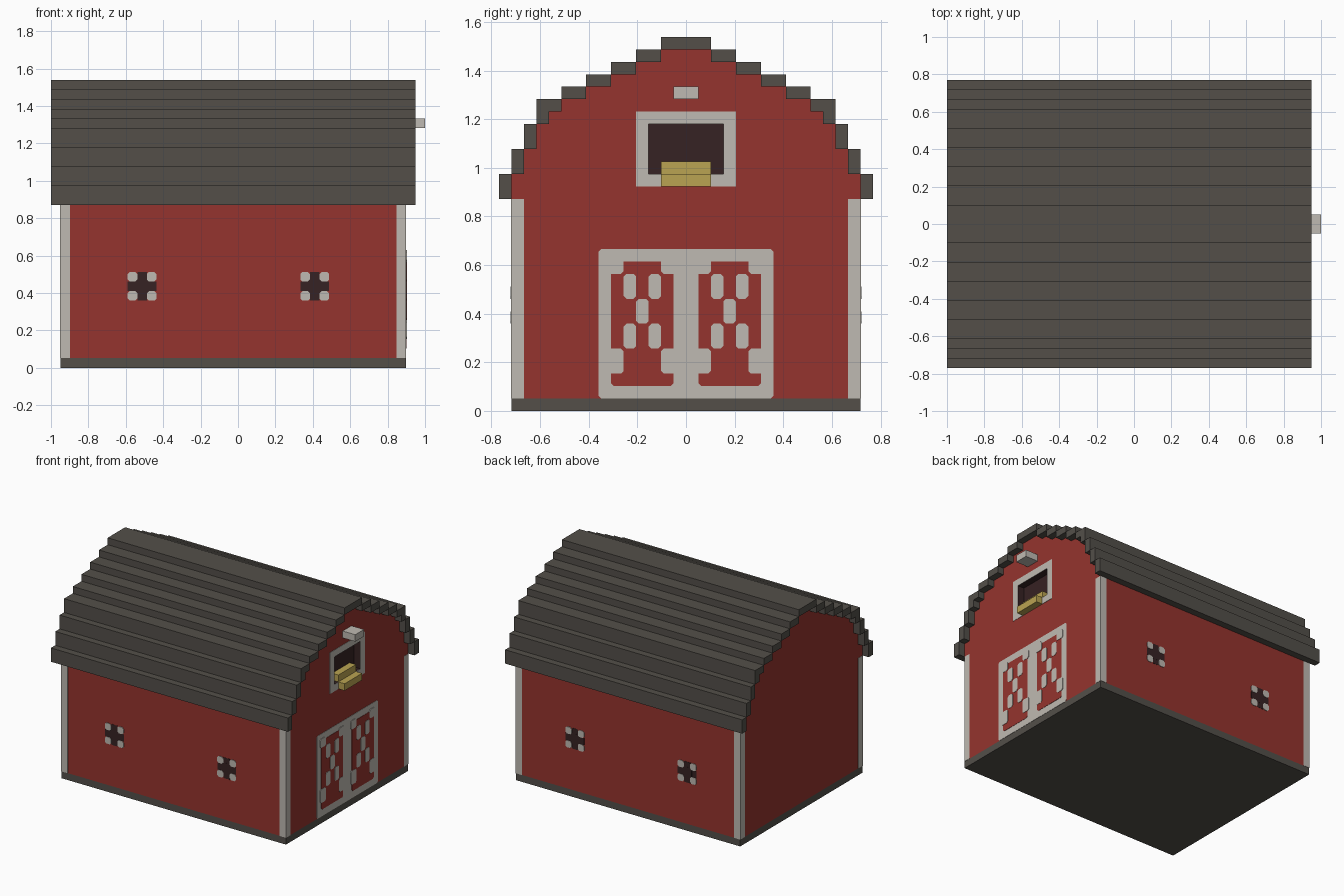
import bpy, bmesh

cube = bpy.data.objects.get("Cube")
if cube:
    bpy.data.objects.remove(cube, do_unlink=True)

U = 2 / 39          # size of one block; all sizes below are in blocks
T = 0.04            # thickness of painted plates
CUT = 0.22          # clipped corner of painted plates


def material(name, rgb):
    lin = [((c / 255 + 0.055) / 1.055) ** 2.4 for c in rgb] + [1]
    m = bpy.data.materials.new(name)
    m.use_nodes = True
    m.diffuse_color = lin
    m.node_tree.nodes["Principled BSDF"].inputs["Base Color"].default_value = lin
    return m


RED = material("barn red", (149, 52, 46))
WHITE = material("trim white", (191, 186, 178))
GREY = material("slate grey", (83, 79, 73))
DARK = material("dark interior", (54, 34, 35))
GOLD = material("hay gold", (186, 163, 82))


def prism(bm, pts, axis, a, b):
    """Extrude a flat outline of (horizontal, z) points along x or y."""
    def ring(t):
        return [bm.verts.new([c * U for c in ((t, u, z) if axis == "x" else (u, t, z))])
                for u, z in pts]
    r0, r1 = ring(a), ring(b)
    bm.faces.new(r0)
    bm.faces.new(r1[::-1])
    n = len(pts)
    for i in range(n):
        j = (i + 1) % n
        bm.faces.new((r0[i], r1[i], r1[j], r0[j]))


def rect(u0, u1, z0, z1, c=0.0):
    if not c:
        return [(u0, z0), (u1, z0), (u1, z1), (u0, z1)]
    return [(u0 + c, z0), (u1 - c, z0), (u1, z0 + c), (u1, z1 - c),
            (u1 - c, z1), (u0 + c, z1), (u0, z1 - c), (u0, z0 + c)]


def build(name, mat, prisms):
    bm = bmesh.new()
    for p in prisms:
        prism(bm, *p)
    bmesh.ops.recalc_face_normals(bm, faces=bm.faces)
    me = bpy.data.meshes.new(name)
    bm.to_mesh(me)
    bm.free()
    me.materials.append(mat)
    ob = bpy.data.objects.new(name, me)
    bpy.context.collection.objects.link(ob)
    return ob


X0, X1 = -18.5, 17.5     # back and door gable planes
Y = 14                   # half width of the walls

# Foundation slab
build("foundation", GREY, [(rect(-Y, Y, 0, 1), "x", X0, X1)])

# Walls: stepped gable outline
steps = [(14, 19), (13, 21), (12, 23), (11, 24), (10, 25), (8, 26), (6, 27), (4, 28), (2, 29)]
half = [(14, 1)]
for i, (y, z) in enumerate(steps):
    half.append((y, z))
    if i + 1 < len(steps):
        half.append((steps[i + 1][0], z))
outline = half + [(-y, z) for y, z in reversed(half)]
walls = build("walls", RED, [(outline, "x", X0, X1)])

# Hayloft opening sunk into the door gable
cutter = build("loft_cutter", DARK, [(rect(-3, 3, 19, 23), "x", X1 - 1, X1 + 1)])
cutter.hide_render = True
mod = walls.modifiers.new("loft opening", "BOOLEAN")
mod.operation = "DIFFERENCE"
mod.solver = "EXACT"
mod.object = cutter
bpy.context.view_layer.objects.active = walls
bpy.ops.object.modifier_apply(modifier=mod.name)
bpy.data.objects.remove(cutter, do_unlink=True)
if DARK.name not in walls.data.materials:
    walls.data.materials.append(DARK)
dark_slot = walls.data.materials.find(DARK.name)
for f in walls.data.polygons:
    x, y, z = (c / U for c in f.center)
    inside = X1 - 1.1 < x < X1 - 0.1 and abs(y) < 3.1 and 18.9 < z < 23.1
    f.material_index = dark_slot if inside else 0

# Roof courses, overhanging both gables by one block
courses = [(14, 15, 17, 19), (13, 14, 19, 21), (12, 13, 21, 23), (11, 12, 23, 24),
           (10, 12, 24, 25), (8, 10, 25, 26), (6, 8, 26, 27), (4, 6, 27, 28), (2, 4, 28, 29)]
roof = [(rect(-2, 2, 29, 30), "x", X0 - 1, X1 + 1)]
for a, b, z0, z1 in courses:
    for lo, hi in ((a, b), (-b, -a)):
        roof.append((rect(lo, hi, z0, z1), "x", X0 - 1, X1 + 1))
build("roof", GREY, roof)

# Corner posts
posts = []
for a, b in ((X0 - T, X0 + 1), (X1 - 1, X1 + T)):
    for lo, hi in ((-Y - T, -Y + 1), (Y - 1, Y + T)):
        posts.append((rect(lo, hi, 1, 17), "x", a, b))
build("corner_posts", WHITE, posts)

# Side windows: dark cross with white corner panes, on both long walls
dark, panes = [], []
for a, b in ((-Y - T, -Y), (Y, Y + T)):
    for c in (-10, 8):
        for w, h in ((0.5, 1.5), (1.5, 0.5), (0.75, 0.75)):
            k = T * (0 if w == h else 0.25)
            lo, hi = (a + k, b) if a < 0 else (a, b - k)
            dark.append((rect(c - w, c + w, 8.5 - h, 8.5 + h), "y", lo, hi))
        for u in (c - 1.5, c + 0.5):
            for z in (7, 9):
                lo, hi = (a - T, b) if a < 0 else (a, b + T)
                panes.append((rect(u, u + 1, z, z + 1, CUT), "y", lo, hi))
build("window_crosses", DARK, dark)
build("window_panes", WHITE, panes)

# Barn doors: white board, red panels, white cross braces
build("door_board", WHITE, [(rect(-7, 7, 1, 13, CUT), "x", X1, X1 + T)])
panels, braces = [], []
for s in (-1, 1):
    c = s * 3.5
    panels.append((rect(c - 2.5, c + 2.5, 2, 12, CUT), "x", X1, X1 + 2 * T))
    for off, z0, z1 in ((2, 11, 12.3), (1, 9, 11), (0, 7, 9), (1, 5, 7), (2, 3, 5)):
        for m in {-1, 1} if off else {1}:
            lo, hi = c + m * off - 0.5, c + m * off + 0.5
            if off == 2:        # outer pieces run into the door frame
                lo, hi = (lo - 0.3, hi) if m < 0 else (lo, hi + 0.3)
            braces.append((rect(lo, hi, z0, z1, CUT), "x", X1, X1 + 3 * T))
build("door_panels", RED, panels)
build("door_braces", WHITE, braces)

# Hayloft frame
frame = [rect(-4, 4, 18, 19), rect(-4, 4, 23, 24), rect(-4, -3, 19, 23), rect(3, 4, 19, 23)]
build("loft_frame", WHITE, [(r, "x", X1, X1 + T) for r in frame])

# Hay bale resting on the sill
build("hay", GOLD, [(rect(-2, 2, 18, 19), "x", X1, X1 + 1),
                    (rect(-2, 2, 19, 20), "x", X1 - 1, X1)])

# Hoist beam above the loft
build("hoist_beam", WHITE, [(rect(-1, 1, 25, 26), "x", X1, X1 + 2)])
